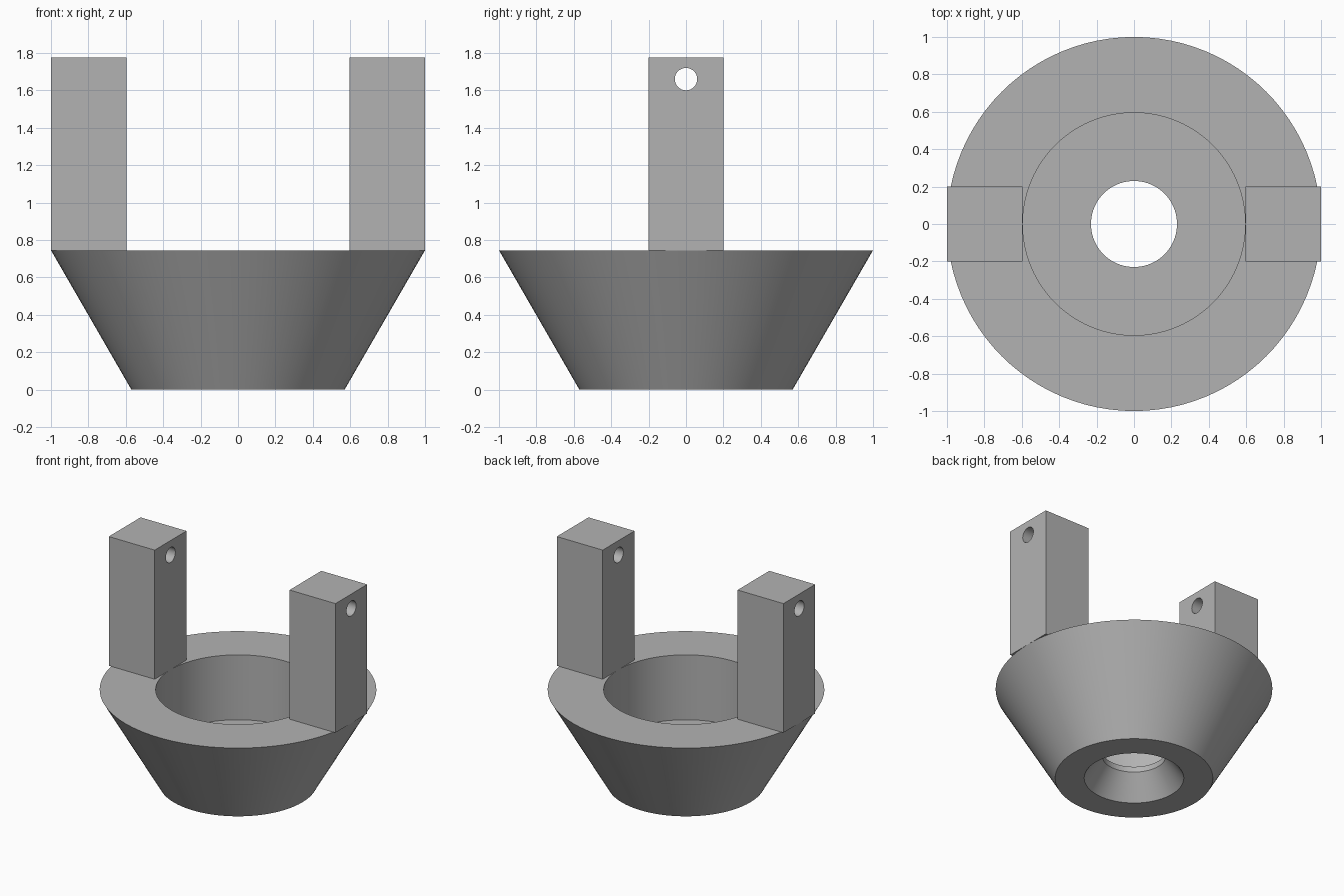
import bpy, bmesh, math

cube = bpy.data.objects.get("Cube")
if cube:
    bpy.data.objects.remove(cube, do_unlink=True)

SEGMENTS = 96
RIM = 0.745          # height of the cup rim
TOP = 1.775          # height of the posts

grey = bpy.data.materials.new("plain grey")
grey.use_nodes = True
colour = (0.45, 0.45, 0.45, 1)
grey.diffuse_color = colour
grey.node_tree.nodes["Principled BSDF"].inputs["Base Color"].default_value = colour


def finish(name, bm):
    """Turn a bmesh into a named grey object with sharp edges kept."""
    bmesh.ops.recalc_face_normals(bm, faces=bm.faces[:])
    mesh = bpy.data.meshes.new(name)
    bm.to_mesh(mesh)
    bm.free()
    mesh.materials.append(grey)
    obj = bpy.data.objects.new(name, mesh)
    bpy.context.collection.objects.link(obj)
    bpy.ops.object.select_all(action='DESELECT')
    obj.select_set(True)
    bpy.context.view_layer.objects.active = obj
    bpy.ops.object.shade_smooth_by_angle(angle=math.radians(25))
    return obj


def lathe(name, profile):
    """Revolve a closed (radius, height) profile around z."""
    bm = bmesh.new()
    verts = [bm.verts.new((r, 0, z)) for r, z in profile]
    edges = [bm.edges.new((verts[i - 1], v)) for i, v in enumerate(verts)]
    bmesh.ops.spin(bm, geom=verts + edges, cent=(0, 0, 0), axis=(0, 0, 1),
                   angle=math.tau, steps=SEGMENTS, use_duplicate=False)
    bmesh.ops.remove_doubles(bm, verts=bm.verts[:], dist=0.0001)
    return finish(name, bm)


def post(name, side, inner=0.595, outer=1.0, half=0.2, hole_z=1.66, hole_r=0.06):
    """Square post with a round pin hole, extruded along x."""
    bm = bmesh.new()
    corners = [(-half, RIM), (half, RIM), (half, TOP), (-half, TOP)]
    steps = 32
    circle = [(hole_r * math.cos(math.tau * i / steps),
               hole_z + hole_r * math.sin(math.tau * i / steps)) for i in range(steps)]
    edges = []
    for loop in (corners, circle):
        verts = [bm.verts.new((side * inner, y, z)) for y, z in loop]
        edges += [bm.edges.new((verts[i - 1], v)) for i, v in enumerate(verts)]
    bmesh.ops.triangle_fill(bm, edges=edges, use_beauty=True)
    grown = bmesh.ops.extrude_face_region(bm, geom=bm.faces[:], use_keep_orig=True)
    moved = [g for g in grown["geom"] if isinstance(g, bmesh.types.BMVert)]
    bmesh.ops.translate(bm, verts=moved, vec=(side * (outer - inner), 0, 0))
    return finish(name, bm)


# Tapered cup: outer cone, straight bore, floor hole and flared underside
lathe("tapered_cup", [
    (0.57, 0), (1.0, RIM), (0.595, RIM), (0.595, 0.227),
    (0.23, 0.227), (0.23, 0.183), (0.36, 0),
])

# Two upright posts with pin holes
post("left_post", 1)
post("right_post", -1)
